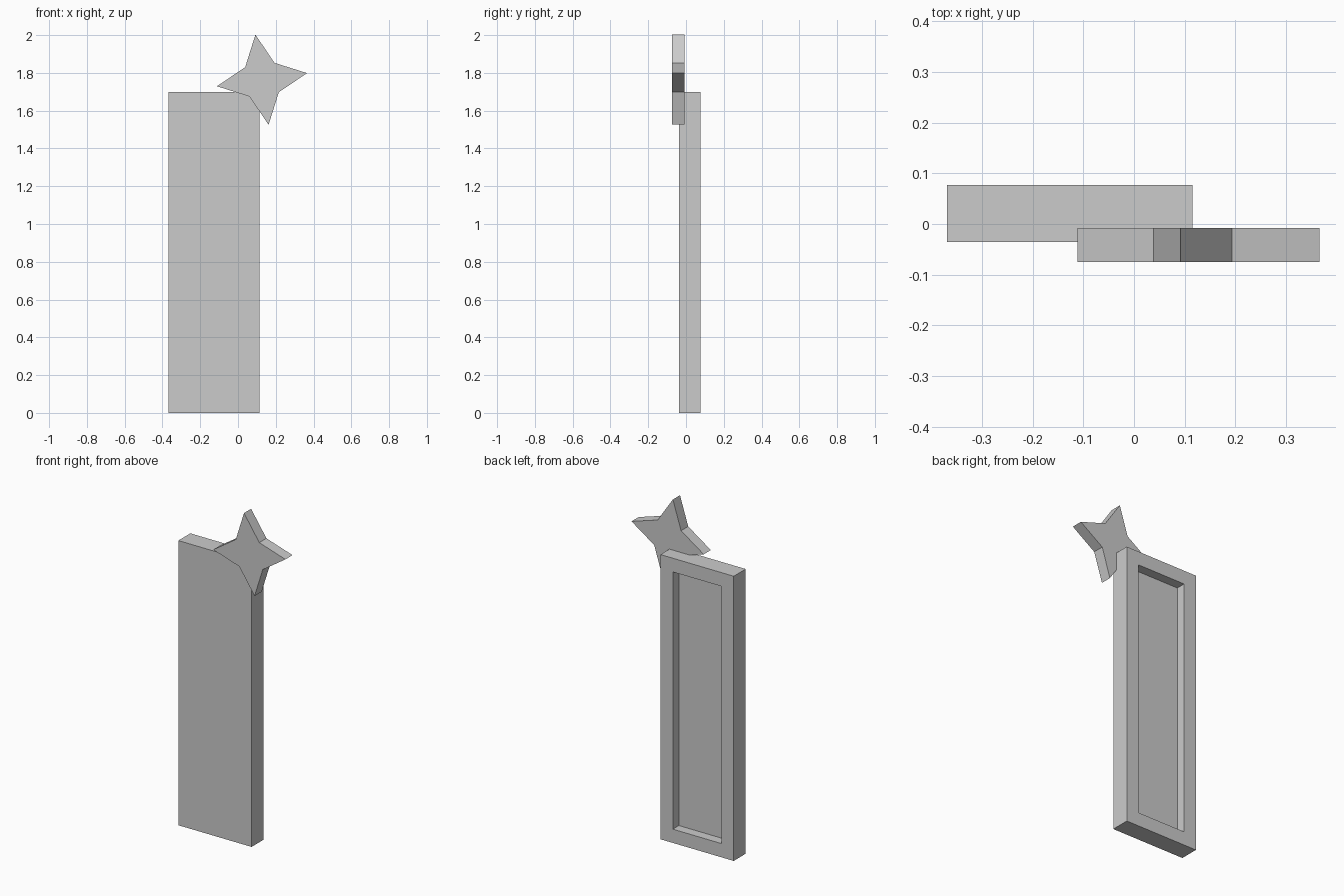
import bpy, bmesh
from math import sin, cos, radians

if "Cube" in bpy.data.objects:
    bpy.data.objects.remove(bpy.data.objects["Cube"])


def prism(bm, outline, y0, y1):
    """Extrude an x/z outline from the front y0 to the back y1."""
    face = bm.faces.new([bm.verts.new((x, y0, z)) for x, z in outline])
    ext = bmesh.ops.extrude_face_region(bm, geom=[face])["geom"]
    bmesh.ops.translate(bm, vec=(0, y1 - y0, 0),
                        verts=[v for v in ext if isinstance(v, bmesh.types.BMVert)])
    bmesh.ops.recalc_face_normals(bm, faces=bm.faces)


def finish(bm, name):
    mesh = bpy.data.meshes.new(name)
    bm.to_mesh(mesh)
    bm.free()
    obj = bpy.data.objects.new(name, mesh)
    bpy.context.collection.objects.link(obj)


# Tall panel with a recessed back
bm = bmesh.new()
x0, x1, top = -0.369, 0.115, 1.70
prism(bm, [(x0, 0), (x1, 0), (x1, top), (x0, top)], -0.036, 0.077)
bm.normal_update()
back = max(bm.faces, key=lambda f: f.normal.y)
bmesh.ops.inset_region(bm, faces=[back], thickness=0.082, use_even_offset=True)
floor = bmesh.ops.extrude_face_region(bm, geom=[back])["geom"]
bmesh.ops.translate(bm, vec=(0, -0.057, 0),
                    verts=[v for v in floor if isinstance(v, bmesh.types.BMVert)])
if back.is_valid:
    bmesh.ops.delete(bm, geom=[back], context='FACES_ONLY')
bmesh.ops.recalc_face_normals(bm, faces=bm.faces)
finish(bm, "panel")

# Tilted four-pointed star on the front corner
bm = bmesh.new()
star = []
for i in range(8):
    r = 0.111 if i % 2 else 0.241
    a = radians(8.3 + 45 * i)
    star.append((0.127 + r * cos(a), 1.764 + r * sin(a)))
prism(bm, star, -0.075, -0.008)
finish(bm, "star")
